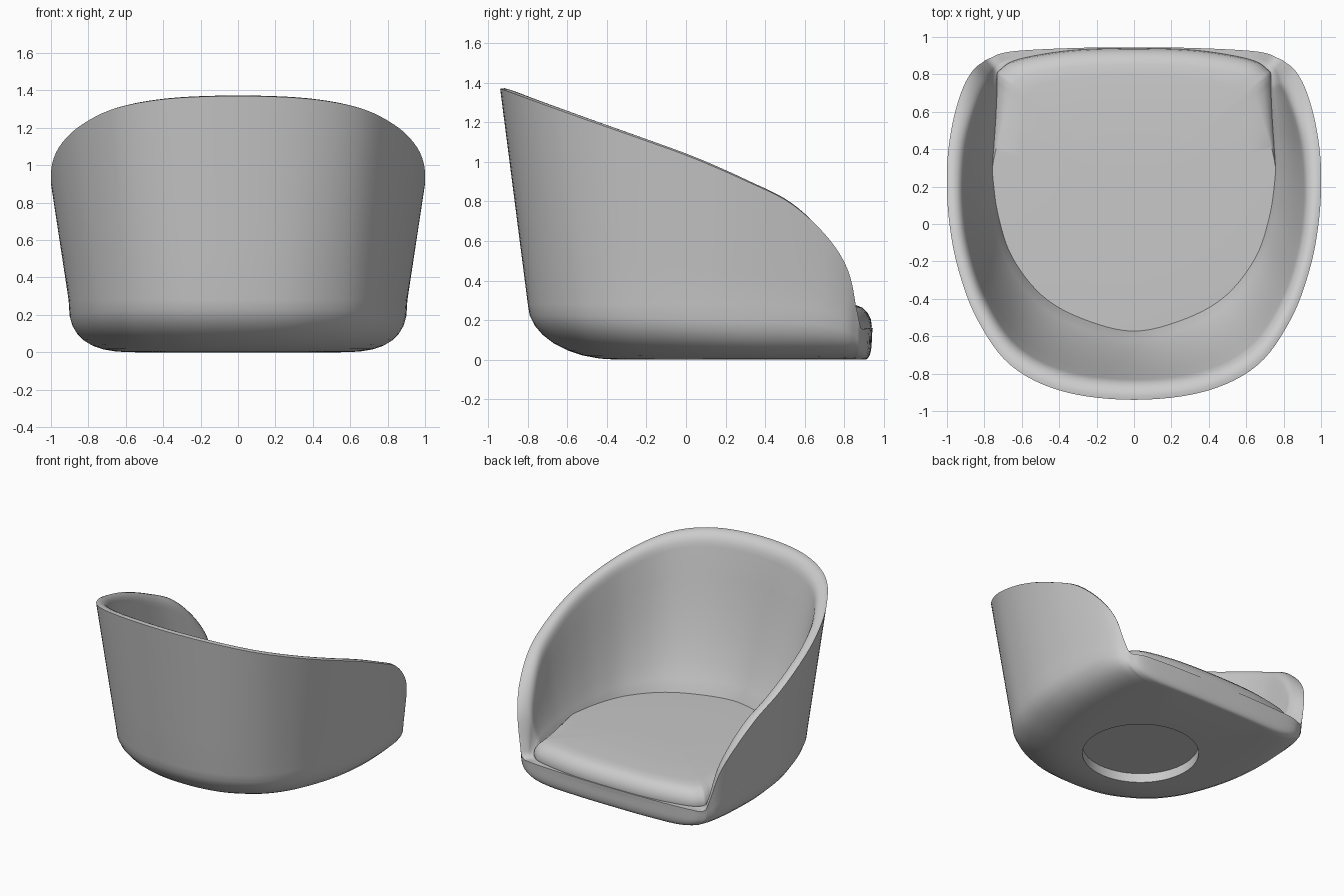
import bpy, bmesh, math
from mathutils import Vector

if "Cube" in bpy.data.objects:
    bpy.data.objects.remove(bpy.data.objects["Cube"])

# Half outline, back centre -> front centre:
# outer base (x, y, z), rim (x, y, z), inner foot (x, y)
ROWS = [
    (0, -.80, .28, 0, -.94, 1.37, 0, -.57),
    (.32, -.76, .28, .38, -.895, 1.355, .28, -.50),
    (.58, -.62, .28, .66, -.755, 1.303, .49, -.375),
    (.74, -.42, .28, .838, -.51, 1.215, .645, -.17),
    (.835, -.18, .28, .94, -.24, 1.12, .715, .05),
    (.888, .06, .28, .99, .03, 1.022, .74, .25),
    (.905, .30, .28, 1.0, .30, .905, .745, .42),
    (.90, .50, .27, .972, .53, .79, .742, .56),
    (.88, .68, .25, .92, .715, .62, .74, .66),
    (.845, .80, .21, .862, .82, .45, .738, .73),
    (.805, .857, .17, .81, .864, .25, .735, .79),
    (.765, .885, .13, .77, .887, .16, .715, .825),
    (.66, .92, .12, .66, .922, .16, .62, .88),
    (.35, .937, .12, .35, .94, .16, .34, .928),
    (0, .94, .12, 0, .945, .16, 0, .94),
]


def mirror_row(r):
    return (-r[0], r[1], r[2], -r[3], r[4], r[5], -r[6], r[7])


def smooth_loop(rows, sub=6):
    """Closed Catmull-Rom loop through the control rows."""
    n, out = len(rows), []
    for i in range(n):
        a, b, c, d = (rows[(i + k) % n] for k in (-1, 0, 1, 2))
        for j in range(sub):
            t = j / sub
            out.append([.5 * (2 * q + (r - p) * t + (2 * p - 5 * q + 4 * r - s) * t * t
                              + (3 * q - p - 3 * r + s) * t ** 3)
                        for p, q, r, s in zip(a, b, c, d)])
    return out


def loft(name, columns):
    """Join point columns into a closed skin, capped at both ends."""
    bm = bmesh.new()
    grid = [[bm.verts.new(p) for p in col] for col in columns]
    n = len(grid)
    for i in range(n):
        a, b = grid[i], grid[(i + 1) % n]
        for k in range(len(a) - 1):
            bm.faces.new((a[k], b[k], b[k + 1], a[k + 1]))
    bm.faces.new([c[0] for c in grid])
    bm.faces.new([c[-1] for c in grid])
    bmesh.ops.recalc_face_normals(bm, faces=bm.faces)
    me = bpy.data.meshes.new(name)
    bm.to_mesh(me)
    bm.free()
    ob = bpy.data.objects.new(name, me)
    bpy.context.collection.objects.link(ob)
    bpy.ops.object.select_all(action='DESELECT')
    ob.select_set(True)
    bpy.context.view_layer.objects.active = ob
    bpy.ops.object.shade_smooth_by_angle(angle=math.radians(50))
    return ob


loop = smooth_loop(ROWS + [mirror_row(r) for r in ROWS[-2:0:-1]])

# Shell: underside recess, rounded base, outer wall, rolled rim, inner wall
HOLE_Y, HOLE_R = .07, .405


def shell_column(r):
    B, R = Vector(r[0:3]), Vector(r[3:6])
    I = Vector((r[6], r[7], max(.15, min(.24, .16 + (R.z - .16) * .3))))
    F = Vector((B.x * .6, -.35 + (B.y + .8) * 1.25 / 1.74, 0))
    ang = math.atan2(F.y - HOLE_Y, F.x)
    H = Vector((HOLE_R * math.cos(ang), HOLE_Y + HOLE_R * math.sin(ang), 0))
    pts = [H + Vector((0, 0, .07)), H, F]
    power = 2 / (2 + .7 * max(0, min(1, B.y + .7)))  # fuller corners to the front
    for k in range(7, 0, -1):
        th = k / 8 * math.pi / 2
        p = B.lerp(F, 1 - math.cos(th) ** power)
        p.z = B.z * (1 - math.sin(th) ** power)
        pts.append(p)
    pts += [B.lerp(R, k / 4) for k in range(5)]
    inward = Vector((I.x - R.x, I.y - R.y, 0))
    dist = inward.length
    inward.normalize()
    thick = min(.11, dist * .7)
    drop = min(1, max(0, (R.z - .16) / .25))
    for f, dz in ((.2, .003), (.4, -.003), (.6, -.015), (.78, -.035), (.92, -.065), (1, -.1)):
        pts.append(R + inward * thick * f + Vector((0, 0, dz * drop)))
    top = pts[-1].copy()
    for zf, s in ((.2, .13), (.4, .28), (.6, .45), (.78, .65), (.9, .82), (1, 1)):
        p = top.lerp(I, s)
        p.z = top.z + (I.z - top.z) * zf
        pts.append(p)
    pts.append(Vector((I.x * .97, .2 + (I.y - .2) * .97, .14)))
    return pts


loft("chair_shell", [shell_column(r) for r in loop])


# Seat cushion: softly rounded at the front, tucked into the shell at the back
def cushion_column(r):
    x, y = r[6], r[7]
    soft = min(1, max(0, (y - .2) / .6))
    soft = soft * soft * (3 - 2 * soft)
    tuck = 1 + .03 * min(1, max(0, (.75 - y) / .5))
    pts = []
    for s, z in ((0.97, .12), (.995, .145), (1, .17), (.993, .205), (.97, .238),
                 (.935, .263), (.885, .278), (.8, .283), (.5, .285), (.2, .285)):
        k = tuck * (1 - (1 - s) * (soft if s > .85 else 1))
        py = .2 + (y - .2) * k
        pts.append(Vector((x * k, py, z - .03 * max(0, .5 - py) * (z > .2))))
    return pts


loft("seat_cushion", [cushion_column(r) for r in loop])
